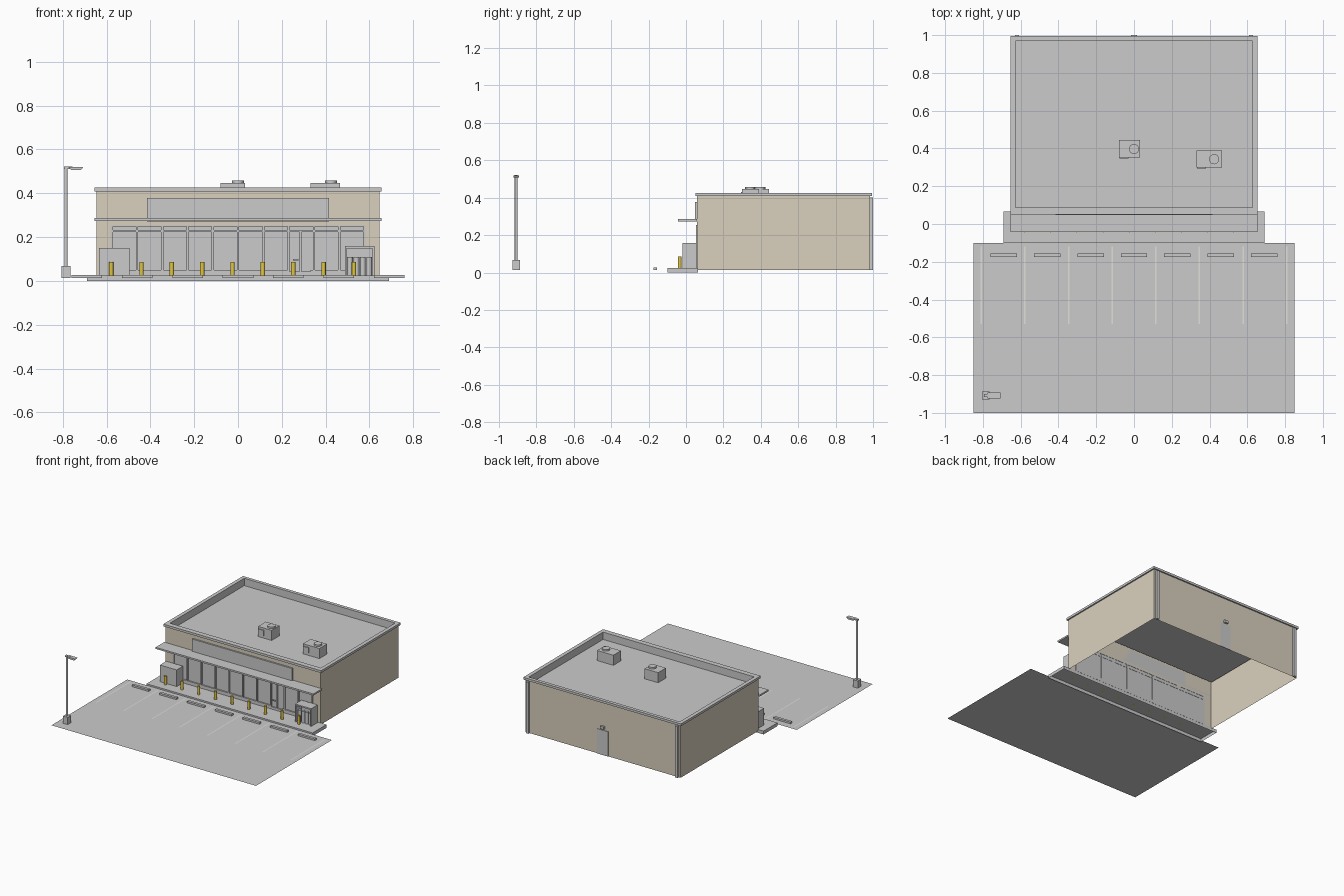
import bpy, bmesh, math

if "Cube" in bpy.data.objects:
    bpy.data.objects.remove(bpy.data.objects["Cube"])


def material(name, rgb):
    m = bpy.data.materials.new(name)
    m.diffuse_color = (*rgb, 1)
    m.use_nodes = True
    m.node_tree.nodes["Principled BSDF"].inputs["Base Color"].default_value = m.diffuse_color
    return m


BEIGE = material("beige_wall", (0.70, 0.63, 0.51))
TRIM = material("light_trim", (0.68, 0.68, 0.67))
YELLOW = material("safety_yellow", (0.75, 0.56, 0.05))
PAINT = material("line_paint", (0.75, 0.75, 0.70))


def finish(bm, name, mat=None):
    me = bpy.data.meshes.new(name)
    bm.to_mesh(me)
    bm.free()
    ob = bpy.data.objects.new(name, me)
    bpy.context.collection.objects.link(ob)
    if mat:
        me.materials.append(mat)
    return ob


def add_box(bm, x0, x1, y0, y1, z0, z1):
    r = bmesh.ops.create_cube(bm, size=1)
    for v in r["verts"]:
        v.co = (x1 if v.co.x > 0 else x0, y1 if v.co.y > 0 else y0, z1 if v.co.z > 0 else z0)


def boxes(name, items, mat=None):
    bm = bmesh.new()
    for b in items:
        add_box(bm, *b)
    return finish(bm, name, mat)


def quads(name, faces, mat=None):
    bm = bmesh.new()
    for f in faces:
        bm.faces.new([bm.verts.new(p) for p in f])
    return finish(bm, name, mat)


def flat(x0, x1, y0, y1, z):
    return [(x0, y0, z), (x1, y0, z), (x1, y1, z), (x0, y1, z)]


def front(x0, x1, z0, z1, y):
    return [(x0, y, z0), (x1, y, z0), (x1, y, z1), (x0, y, z1)]


def cylinder(name, x, y, z0, z1, r, sides, mat=None):
    bm = bmesh.new()
    bmesh.ops.create_cone(bm, cap_ends=True, segments=sides, radius1=r, radius2=r, depth=z1 - z0)
    bmesh.ops.translate(bm, verts=bm.verts, vec=(x, y, (z0 + z1) / 2))
    ob = finish(bm, name, mat)
    for p in ob.data.polygons:
        p.use_smooth = abs(p.normal.z) < 0.5
    return ob


LOT = 0.014
WALK = 0.025

# Parking lot with painted lines and wheel stops
quads("parking_lot", [flat(-0.85, 0.85, -1, -0.1, LOT)])
quads("parking_lines", [flat(x - 0.004, x + 0.004, -0.53, -0.12, LOT + 0.002)
                        for x in [(i - 3.5) * 0.231 for i in range(8)]], PAINT)
for i in range(7):
    x = (i - 3) * 0.23
    boxes("wheel_stop", [(x - 0.07, x + 0.07, -0.175, -0.155, LOT, 0.027)])

# Sidewalk, open underneath
walk = boxes("sidewalk", [(-0.69, 0.69, -0.1, 0.065, 0, WALK)])
bm = bmesh.new()
bm.from_mesh(walk.data)
bmesh.ops.delete(bm, geom=[f for f in bm.faces if f.normal.z < -0.5], context="FACES")
bm.to_mesh(walk.data)
bm.free()

# Building shell: thin walls with a storefront opening
W, YF, YB, ZB, ZT = 0.645, 0.06, 0.985, LOT, 0.415
walls = [
    [(s * W, YF, ZB), (s * W, YB, ZB), (s * W, YB, ZT), (s * W, YF, ZT)][::s] for s in (1, -1)]
walls.append(front(-W, W, ZB, ZT, YB)[::-1])
walls += [front(-W, -0.58, ZB, ZT, YF), front(0.58, W, ZB, ZT, YF), front(-0.58, 0.58, 0.252, ZT, YF)]
quads("outer_walls", walls, BEIGE)

# Roof deck, inner parapet and cap
RX, RY0, RY1, RZ = 0.627, 0.088, 0.97, 0.37
quads("roof_deck", [flat(-RX, RX, RY0, RY1, RZ)])
quads("parapet_inside",
      [front(-RX, RX, RZ, ZT, RY1), front(-RX, RX, RZ, ZT, RY0)[::-1]] +
      [[(s * RX, RY0, RZ), (s * RX, RY0, ZT), (s * RX, RY1, ZT), (s * RX, RY1, RZ)][::s] for s in (1, -1)])
CX, CY0, CY1 = 0.655, 0.05, 0.995
boxes("parapet_cap", [(-CX, CX, CY0, RY0, 0.408, 0.425), (-CX, CX, RY1, CY1, 0.408, 0.425),
                      (-CX, -RX, RY0, RY1, 0.408, 0.425), (RX, CX, RY0, RY1, 0.408, 0.425)], TRIM)

# Canopy and blank sign panel
boxes("canopy", [(-CX, CX, -0.042, YF, 0.274, 0.286)], TRIM)
boxes("sign_panel", [(-0.415, 0.415, 0.048, YF, 0.272, 0.378)])

# Storefront: glass sheet behind a grid of frames
quads("storefront_glass", [front(-0.58, 0.58, ZB, 0.252, 0.064)])
P = 0.1153
frames = [(-0.58, 0.58, 0.054, 0.066, z0, z1) for z0, z1 in ((0.222, 0.231), (0.247, 0.253))]
frames += [(-0.58, 0.23, 0.054, 0.066, WALK, 0.05), (0.33, 0.58, 0.054, 0.066, WALK, 0.05)]
frames += [(x - 0.005, x + 0.005, 0.054, 0.066, WALK, 0.253)
           for x in [-0.576 + P * i for i in range(11)]]
boxes("storefront_frames", frames)
boxes("entry_door_frames", [(0.281, 0.289, 0.054, 0.066, WALK, 0.222),
                            (0.235, 0.342, 0.054, 0.066, WALK, 0.042)])
boxes("door_handle", [(0.25, 0.275, 0.047, 0.055, 0.093, 0.099)])

# Ice chest on the left
boxes("ice_chest", [(-0.635, -0.495, -0.02, 0.055, WALK, 0.15)])

# Gas bottle cage on the right
a, b = 0.488, 0.622
boxes("bottle_cage", [(a, b, -0.02, 0.055, 0.148, 0.158), (a, a + 0.008, -0.02, 0.055, WALK, 0.148),
                      (b - 0.008, b, -0.02, 0.055, WALK, 0.148), (a, b, 0.047, 0.055, WALK, 0.148)])
for i in range(4):
    cylinder("gas_bottle", 0.511 + i * 0.0293, 0.005, WALK, 0.11, 0.013, 12)

# Bollards
for i in range(9):
    cylinder("bollard", -0.579 + i * 0.1385, -0.034, WALK, 0.087, 0.01, 12, YELLOW)

# Rooftop air units with fan and side duct
for x0, x1, y0, y1, fx, fy in ((-0.08, 0.032, 0.353, 0.445, 0, 0.397),
                               (0.33, 0.466, 0.3, 0.39, 0.424, 0.343)):
    boxes("air_unit", [(x0, x1, y0, y1, RZ, 0.446)])
    boxes("air_unit_side_panel", [(x0 + 0.004, x0 + 0.05, y0 - 0.006, y0, RZ + 0.02, 0.43)])
    cylinder("air_unit_fan", fx, fy, 0.446, 0.458, 0.027, 16)

# Back door, wall lamp and downspouts
boxes("back_door", [(-0.045, 0.045, YB, 0.989, ZB, 0.2)])
boxes("back_lamp", [(-0.015, 0.015, YB, 1.0, 0.212, 0.232)])
for s in (-1, 1):
    boxes("downspout", [(s * 0.62 - 0.01, s * 0.62 + 0.01, 0.983, 1.0, ZB, 0.4)])

# Lot light: base, pole, tapered lamp head
LX, LY = -0.785, -0.908
boxes("lamp_base", [(LX - 0.02, LX + 0.02, LY - 0.02, LY + 0.02, LOT, 0.068)])
cylinder("lamp_pole", LX, LY, 0.068, 0.515, 0.008, 10)
boxes("lamp_arm", [(LX - 0.01, -0.755, LY - 0.008, LY + 0.008, 0.511, 0.521)])
head = boxes("lamp_head", [(-0.775, -0.706, LY - 0.015, LY + 0.015, 0.507, 0.52)])
for v in head.data.vertices:
    if v.co.z < 0.51:
        v.co.x += 0.012 if v.co.x < -0.74 else -0.01
